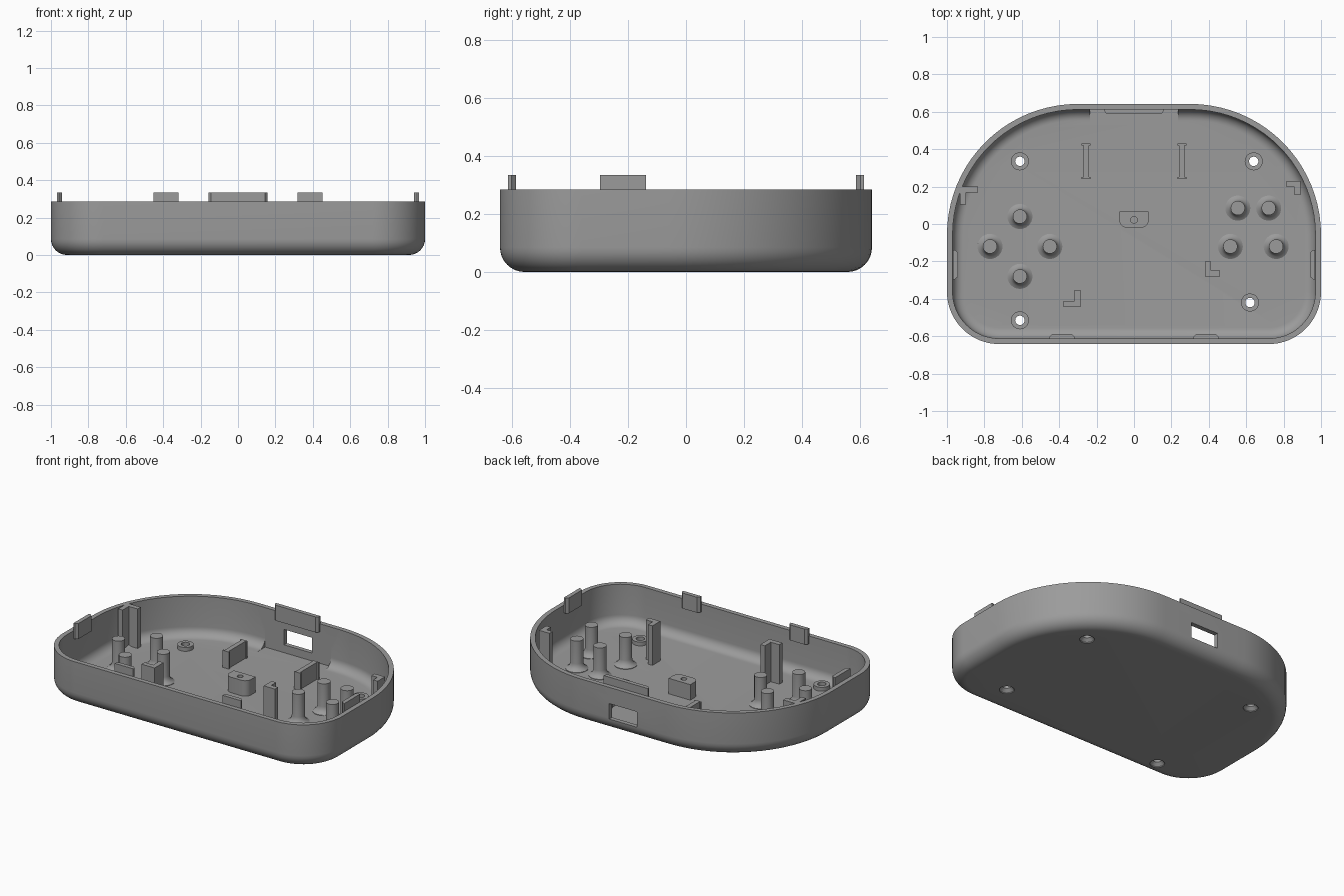
import bpy, bmesh, math

if "Cube" in bpy.data.objects:
    bpy.data.objects.remove(bpy.data.objects["Cube"])

FLOOR, RIM, WALL = 0.03, 0.285, 0.03

grey = bpy.data.materials.new("plain grey")
grey.diffuse_color = (0.33, 0.33, 0.33, 1)
grey.use_nodes = True
grey.node_tree.nodes["Principled BSDF"].inputs["Base Color"].default_value = grey.diffuse_color


def finish(name, bm, smooth=True):
    bmesh.ops.recalc_face_normals(bm, faces=bm.faces)
    mesh = bpy.data.meshes.new(name)
    bm.to_mesh(mesh)
    bm.free()
    mesh.materials.append(grey)
    ob = bpy.data.objects.new(name, mesh)
    bpy.context.collection.objects.link(ob)
    if smooth:
        shade(ob)
    return ob


def shade(ob):
    bpy.ops.object.select_all(action='DESELECT')
    bpy.context.view_layer.objects.active = ob
    ob.select_set(True)
    bpy.ops.object.shade_smooth_by_angle(angle=math.radians(30))


def loft(name, rings, smooth=True):
    """Skin a stack of equal-length rings and cap both ends."""
    bm = bmesh.new()
    loops = [[bm.verts.new(p) for p in ring] for ring in rings]
    for a, b in zip(loops, loops[1:]):
        for i in range(len(a)):
            j = (i + 1) % len(a)
            bm.faces.new((a[i], a[j], b[j], b[i]))
    bm.faces.new(loops[0])
    bm.faces.new(loops[-1])
    return finish(name, bm, smooth)


def prism(name, pts, z0, z1, smooth=False):
    return loft(name, [[(x, y, z) for x, y in pts] for z in (z0, z1)], smooth)


def box(name, x0, x1, y0, y1, z0, z1):
    return prism(name, [(x0, y0), (x1, y0), (x1, y1), (x0, y1)], z0, z1)


def lathe(name, profile, x, y, n=32):
    turn = [2 * math.pi * i / n for i in range(n)]
    return loft(name, [[(x + r * math.cos(t), y + r * math.sin(t), z) for t in turn]
                       for r, z in profile])


def cut(ob, cutters):
    bpy.context.view_layer.objects.active = ob
    for c in cutters:
        mod = ob.modifiers.new("cut", 'BOOLEAN')
        mod.operation, mod.solver, mod.object = 'DIFFERENCE', 'EXACT', c
        bpy.ops.object.modifier_apply(modifier=mod.name)
        bpy.data.objects.remove(c)
    shade(ob)


def outline(inset, z):
    """Case outline: small front corners, large back corners."""
    corners = [(0.72, -0.362, 0.28, -90), (0.30, -0.058, 0.70, 0),
               (-0.30, -0.058, 0.70, 90), (-0.72, -0.362, 0.28, 180)]
    ring = []
    for cx, cy, r, start in corners:
        for i in range(21):
            t = math.radians(start + 90 * i / 20)
            ring.append((cx + (r - inset) * math.cos(t), cy + (r - inset) * math.sin(t), z))
    return ring


# Tray shell with rounded outer and inner bottom edges
quarter = [math.radians(90 * i / 8) for i in range(9)]
R, r = 0.085, 0.058
rings = [outline(R * (1 - math.sin(t)), R * (1 - math.cos(t))) for t in quarter]
rings += [outline(0, RIM), outline(WALL, RIM)]
rings += [outline(WALL + r * (1 - math.cos(t)), FLOOR + r * (1 - math.sin(t))) for t in quarter]
tray = loft("tray", rings)

# Screw bosses, countersunk through the floor
screws = [(-0.61, 0.335), (0.64, 0.335), (-0.61, -0.515), (0.62, -0.42)]


def screw_cutter(x, y):
    return lathe("cutter", [(0.044, -0.02), (0.044, 0.006), (0.025, 0.025), (0.025, 0.1)], x, y)


# Port opening, and a square pocket where the inner rounding stops behind it
cut(tray, [screw_cutter(x, y) for x, y in screws] + [
    box("cutter", -0.1, 0.1, 0.5, 0.75, 0.08, 0.18),
    box("cutter", -0.235, 0.235, 0.54, 0.613, 0.0295, 0.16)])
for x, y in screws:
    boss = lathe("screw_boss", [(0.048, 0.026), (0.048, 0.055)], x, y)
    cut(boss, [screw_cutter(x, y)])

# Button support pegs with flared feet
pegs = [(-0.61, 0.04), (-0.77, -0.12), (-0.45, -0.12), (-0.61, -0.28),
        (0.555, 0.085), (0.72, 0.085), (0.515, -0.12), (0.76, -0.12)]
for x, y in pegs:
    lathe("button_peg", [(0.067, 0.026), (0.067, 0.033), (0.052, 0.042), (0.041, 0.058),
                         (0.038, 0.075), (0.038, 0.222)], x, y)

# Corner posts holding the circuit board: corner, arm directions, arm length
for x, y, dx, dy, size in [(-0.93, 0.20, 1, -1, 0.095), (0.89, 0.23, -1, -1, 0.075),
                           (0.38, -0.28, 1, 1, 0.08), (-0.285, -0.445, -1, 1, 0.093)]:
    t = 0.032
    shape = [(0, 0), (size, 0), (size, t), (t, t), (t, size), (0, size)]
    prism("corner_post", [(x + dx * a, y + dy * b) for a, b in shape], 0.026, RIM)

# Battery ribs with small end flanges
for s in (-1, 1):
    box("battery_rib", s * 0.24, s * 0.27, 0.24, 0.43, 0.026, 0.14)
    for y in (0.24, 0.42):
        box("rib_flange", s * 0.233, s * 0.28, y, y + 0.01, 0.026, 0.14)

# Centre block with rounded front corners and a pilot hole
pts = [(0.078, 0.067), (-0.078, 0.067)]
for cx, start in ((-0.038, 180), (0.038, 270)):
    for i in range(7):
        t = math.radians(start + 15 * i)
        pts.append((cx + 0.04 * math.cos(t), 0.02 + 0.04 * math.sin(t)))
block = prism("centre_block", pts, 0.026, 0.13)
cut(block, [lathe("cutter", [(0.018, 0.06), (0.018, 0.2)], 0, 0.022)])


# Snap tabs on the inner wall: trapezoid in plan, bevelled ends
def tab(name, x, y, nx, ny, half):
    """(x, y) is the middle of the wall side, (nx, ny) points inward."""
    shape = [(-half, 0), (half, 0), (half, 0.012), (half - 0.014, 0.027),
             (-half + 0.014, 0.027), (-half, 0.012)]
    prism(name, [(x - ny * a + nx * b, y + nx * a + ny * b) for a, b in shape], 0.235, 0.335)


tab("back_tab", 0, 0.614, 0, -1, 0.158)
for s in (-1, 1):
    tab("front_tab", s * 0.385, -0.614, 0, 1, 0.066)
    tab("side_tab", s * 0.969, -0.217, -s, 0, 0.079)
